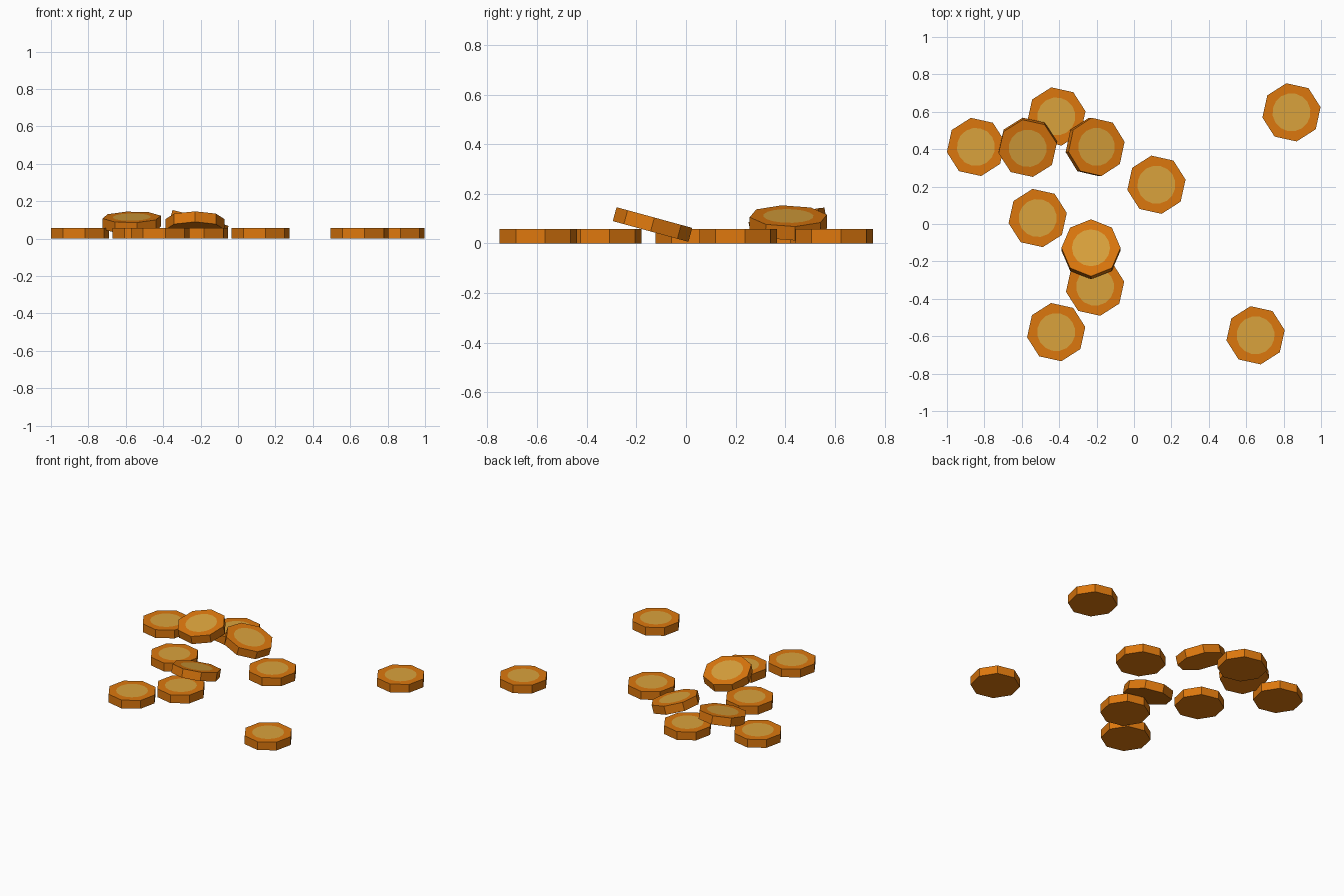
import bpy, bmesh, math
from mathutils import Matrix, Vector

if "Cube" in bpy.data.objects:
    bpy.data.objects.remove(bpy.data.objects["Cube"])

R, H, DISC = 0.158, 0.058, 0.102   # coin radius, thickness, face patch radius
SIDES = 8


def material(name, rgb):
    m = bpy.data.materials.new(name)
    m.diffuse_color = (*rgb, 1)
    m.use_nodes = True
    m.node_tree.nodes["Principled BSDF"].inputs["Base Color"].default_value = m.diffuse_color
    return m


rim_mat = material("orange gold", (0.72, 0.185, 0.004))
face_mat = material("pale gold", (0.70, 0.36, 0.045))


def ring(bm, n, r, z, turn):
    return [bm.verts.new((r * math.cos(turn + math.tau * i / n),
                          r * math.sin(turn + math.tau * i / n), z)) for i in range(n)]


def coin_mesh(name, turn_deg):
    """Octagonal coin, origin at its middle, with a round patch flush in the top."""
    bm = bmesh.new()
    t = math.radians(turn_deg)
    low = ring(bm, SIDES, R, -H / 2, t)
    top = ring(bm, SIDES, R, H / 2, t)
    disc = ring(bm, SIDES * 2, DISC, H / 2, t)
    bm.faces.new(low[::-1])
    for i in range(SIDES):
        j = (i + 1) % SIDES
        bm.faces.new((low[i], low[j], top[j], top[i]))
        bm.faces.new((top[i], top[j], disc[2 * j], disc[2 * i + 1], disc[2 * i]))
    bm.faces.new(disc).material_index = 1
    me = bpy.data.meshes.new(name)
    bm.to_mesh(me)
    bm.free()
    me.materials.append(rim_mat)
    me.materials.append(face_mat)
    return me


coin = coin_mesh("coin", 10)
turned_coin = coin_mesh("turned_coin", 0)


def place(name, mesh, x, y, z=H / 2, raised_deg=0, tilt_deg=0):
    """Tilt so that the edge in direction raised_deg is lifted."""
    d = math.radians(raised_deg)
    axis = Vector((math.sin(d), -math.cos(d), 0))
    ob = bpy.data.objects.new(name, mesh)
    ob.matrix_world = Matrix.Translation((x, y, z)) @ Matrix.Rotation(math.radians(tilt_deg), 4, axis)
    bpy.context.collection.objects.link(ob)


# coins lying flat
flat = [(-0.845, 0.412), (-0.415, 0.575), (0.842, 0.597), (0.12, 0.21),
        (-0.515, 0.032), (-0.208, -0.335), (-0.416, -0.578), (0.65, -0.595)]
for i, (x, y) in enumerate(flat):
    place(f"flat_coin_{i + 1}", coin, x, y)

# coins leaning on others
place("leaning_coin_left", coin, -0.568, 0.41, 0.087, 85, 11)
place("leaning_coin_back", coin, -0.208, 0.412, 0.083, 183, 15.8)
place("leaning_coin_front", turned_coin, -0.23, -0.135, 0.0765, 270, 15.3)
